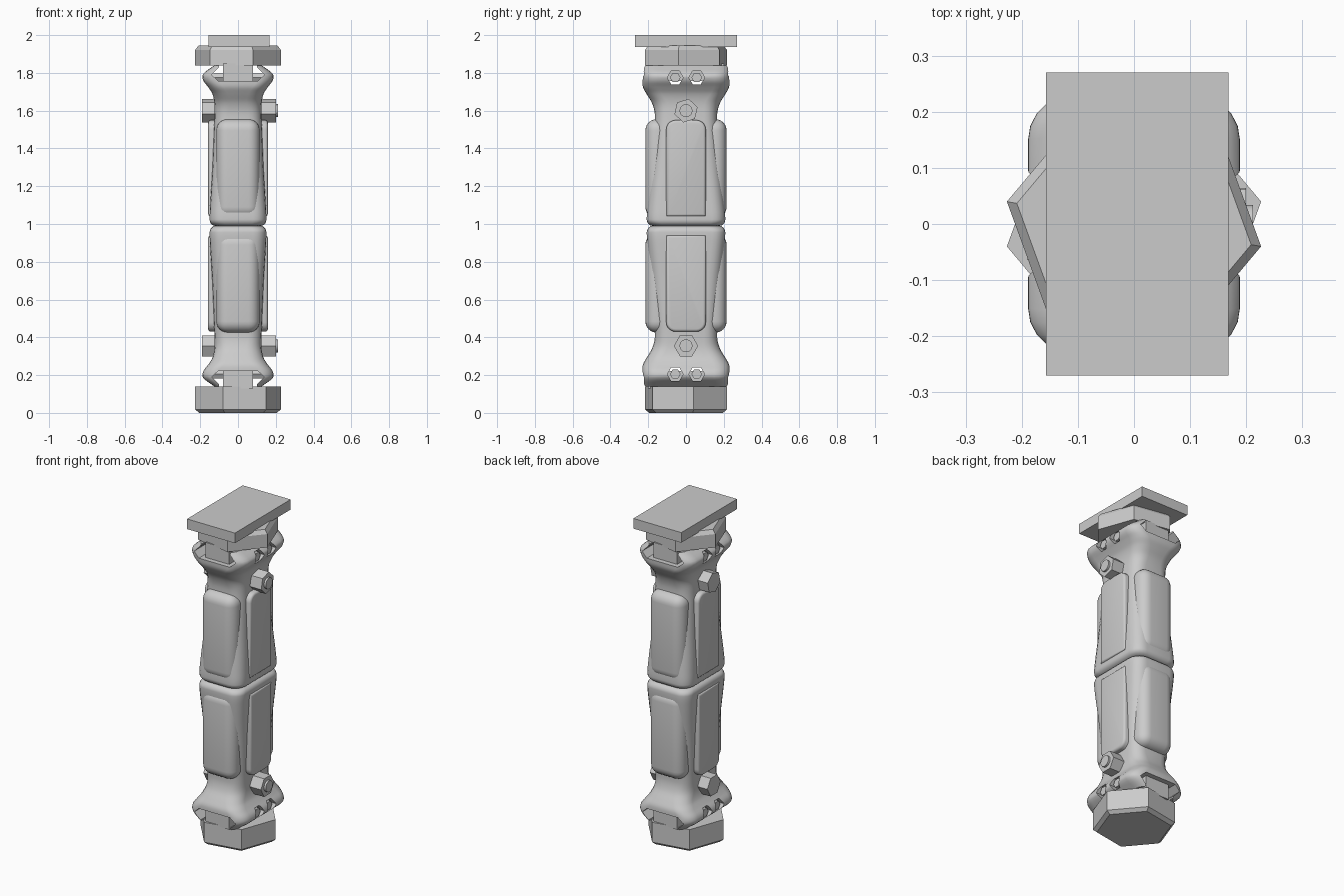
import bpy, bmesh, math
from mathutils import Matrix, Vector

if "Cube" in bpy.data.objects:
    bpy.data.objects.remove(bpy.data.objects["Cube"])

MID = 0.99  # mirror plane between the two halves


def finish(name, bm, angle=35):
    bmesh.ops.recalc_face_normals(bm, faces=bm.faces)
    me = bpy.data.meshes.new(name)
    bm.to_mesh(me)
    bm.free()
    ob = bpy.data.objects.new(name, me)
    bpy.context.collection.objects.link(ob)
    activate(ob)
    if angle:
        bpy.ops.object.shade_smooth_by_angle(angle=math.radians(angle))
    return ob


def activate(ob):
    bpy.ops.object.select_all(action='DESELECT')
    ob.select_set(True)
    bpy.context.view_layer.objects.active = ob


def loft(rings):
    bm = bmesh.new()
    vs = [[bm.verts.new(p) for p in r] for r in rings]
    n = len(vs[0])
    for a, b in zip(vs, vs[1:]):
        for i in range(n):
            bm.faces.new((a[i], a[(i + 1) % n], b[(i + 1) % n], b[i]))
    bm.faces.new(vs[0])
    bm.faces.new(vs[-1])
    return bm


def box(lo, hi, bevel=0, seg=4):
    lo, hi = Vector(lo), Vector(hi)
    bm = bmesh.new()
    bmesh.ops.create_cube(bm, size=1)
    for v in bm.verts:
        v.co = Vector([(lo[i] + hi[i]) / 2 + v.co[i] * (hi[i] - lo[i]) for i in range(3)])
    if bevel:
        bmesh.ops.bevel(bm, geom=bm.edges[:], offset=bevel, segments=seg, profile=0.5, affect='EDGES')
    return bm


def hex_ring(r, z, rot):
    return [(r * math.cos(rot + i * math.pi / 3), r * math.sin(rot + i * math.pi / 3), z) for i in range(6)]


def x_rod(name, x0, x1, y, z, r, sides=6, rot=0):
    bm = loft([[(x, y + r * math.cos(rot + i * math.tau / sides), z + r * math.sin(rot + i * math.tau / sides))
                for i in range(sides)] for x in (x0, x1)])
    return finish(name, bm)


def cut(ob, cutter):
    activate(ob)
    m = ob.modifiers.new("cut", 'BOOLEAN')
    m.object = cutter
    m.solver = 'EXACT'
    bpy.ops.object.modifier_apply(modifier=m.name)
    bpy.data.objects.remove(cutter)


def mirror_up(ob):
    activate(ob)
    m = ob.modifiers.new("mirror", 'MIRROR')
    m.use_axis = (False, False, True)
    m.mirror_object = centre
    m.use_mirror_merge = False
    return ob


centre = bpy.data.objects.new("mirror_centre", None)
centre.location.z = MID
centre.hide_render = True
bpy.context.collection.objects.link(centre)
bpy.context.view_layer.update()

# Core of a half: rounded rectangles (z, half x, half y, corner radius)
S = [(.14, .125, .23, .07), (.185, .184, .23, .08), (.22, .184, .23, .08), (.255, .158, .228, .08),
     (.29, .136, .21, .08), (.34, .125, .18, .08), (.40, .124, .165, .07), (.5, .128, .17, .07),
     (.7, .136, .185, .07), (.88, .147, .203, .07), (.955, .15, .208, .07), (.975, .145, .202, .07),
     (.988, .13, .187, .07), (.991, .115, .17, .07)]


def rrect(z, hx, hy, r):
    pts = []
    for q, (sx, sy) in enumerate(((1, 1), (-1, 1), (-1, -1), (1, -1))):
        for k in range(6):
            a = (q + k / 5) * math.pi / 2
            pts.append((sx * (hx - r) + r * math.cos(a), sy * (hy - r) + r * math.sin(a), z))
    return pts


rings = [rrect(*S[0])]
for i in range(1, len(S)):
    p0, p1, p2, p3 = S[max(i - 2, 0)], S[i - 1], S[i], S[min(i + 1, len(S) - 1)]
    h = p2[0] - p1[0]
    for k in range(1, 5):
        t = k / 4
        row = [p1[0] + h * t]
        for c in range(1, 4):
            m1 = (p2[c] - p0[c]) / (p2[0] - p0[0]) * h
            m2 = (p3[c] - p1[c]) / (p3[0] - p1[0]) * h
            row.append((2*t**3 - 3*t*t + 1) * p1[c] + (t**3 - 2*t*t + t) * m1
                       + (3*t*t - 2*t**3) * p2[c] + (t**3 - t*t) * m2)
        rings.append(rrect(*row))
core = finish("handle_core", loft(rings), 0)

# Dovetail slot and side holes in the flange
prof = [(-.10, .12), (.10, .12), (.10, .15), (.14, .19), (.105, .222), (-.105, .222), (-.14, .19), (-.10, .15)]
cut(core, finish("slot_cutter", loft([[(x, y, z) for x, z in prof] for y in (-.3, .3)]), 0))
for y in (-.057, .057):
    cut(core, x_rod("hole_cutter", -.3, .3, y, .205, .042))
activate(core)
bpy.ops.object.shade_smooth_by_angle(angle=math.radians(35))
mirror_up(core)

# Clamp bar and cross pins inside the flange
mirror_up(finish("clamp_bar", box((-.08, -.2, .13), (.08, .2, .222))))
for y in (-.057, .057):
    mirror_up(x_rod("cross_pin", -.172, .172, y, .205, .028))

# Grip panels on four sides
for s in (-1, 1):
    y = sorted((s * .08, s * .215))
    mirror_up(finish("front_back_grip", box((-.115, y[0], .425), (.115, y[1], .95), .06, 6)))
    x = sorted((s * .04, s * .158))
    bm = box((x[0], -.105, .43), (x[1], .105, .94))
    low = [e for e in bm.edges if all(v.co.z < .5 for v in e.verts) and abs(e.verts[0].co.x - e.verts[1].co.x) > .05]
    bmesh.ops.bevel(bm, geom=low, offset=.05, segments=5, profile=.5, affect='EDGES')
    rim = [e for e in bm.edges if all(abs(v.co.x - s * .158) < .001 for v in e.verts)]
    bmesh.ops.bevel(bm, geom=rim, offset=.014, segments=3, profile=.5, affect='EDGES')
    mirror_up(finish("side_grip", bm))

# Through bolts with hex head, nut and stud
for z, rot in ((.355, 0), (1.6, .3)):
    x_rod("bolt_head", -.19, -.10, 0, z, .064, 6, rot)
    x_rod("bolt_nut", .10, .2, 0, z, .064, 6, rot)
    x_rod("bolt_stud", .1, .212, 0, z, .034, 20)

# Hexagonal end blocks and top plate
r10 = math.radians(10)
finish("hex_base", loft([hex_ring(.208, 0, r10), hex_ring(.23, .018, r10), hex_ring(.23, .14, r10)]), 0)
finish("hex_cap", loft([hex_ring(.23, 1.84, -r10), hex_ring(.23, 1.922, -r10), hex_ring(.212, 1.945, -r10)]), 0)
finish("top_plate", box((-.157, -.27, 1.938), (.168, .27, 2.0)), 0)
